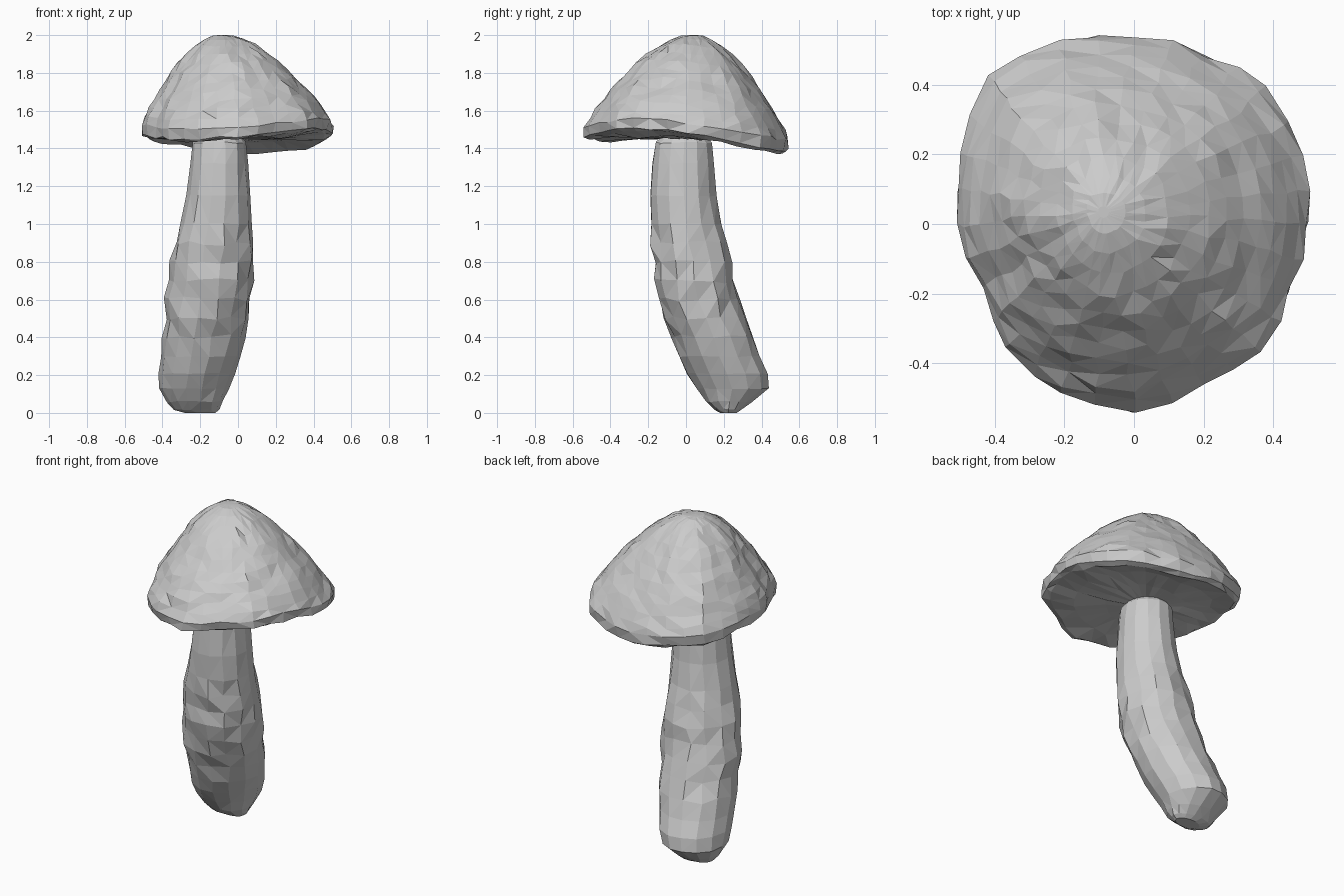
import bpy, bmesh, math, random
from mathutils import Vector, noise

if "Cube" in bpy.data.objects:
    bpy.data.objects.remove(bpy.data.objects["Cube"])

random.seed(4)


def loft(name, rings, rough):
    """Skin closed rings of points, cap both ends, roughen, and facet."""
    bm = bmesh.new()
    loops = []
    for i, ring in enumerate(rings):
        loop = []
        for p in ring:
            p = Vector(p)
            k = 0 if i in (0, len(rings) - 1) else rough(p)
            p += noise.noise_vector(p * 7) * k * 0.8
            p += Vector([random.uniform(-k, k) for _ in range(3)]) * 0.7
            loop.append(bm.verts.new(p))
        loops.append(loop)
    n = len(loops[0])
    for a, b in zip(loops, loops[1:]):
        for j in range(n):
            bm.faces.new((a[j], a[(j + 1) % n], b[(j + 1) % n], b[j]))
    bm.faces.new(loops[0][::-1])
    bm.faces.new(loops[-1])
    bmesh.ops.triangulate(bm, faces=bm.faces[:], quad_method='SHORT_EDGE')
    bmesh.ops.recalc_face_normals(bm, faces=bm.faces[:])
    me = bpy.data.meshes.new(name)
    bm.to_mesh(me)
    bm.free()
    ob = bpy.data.objects.new(name, me)
    bpy.context.collection.objects.link(ob)
    return ob


def cyclic(values, t):
    """Linear sample of a looping list, t in 0..1."""
    f = t * len(values)
    i = int(f)
    return values[i % len(values)] * (1 - f + i) + values[(i + 1) % len(values)] * (f - i)


# Stem: z, x min, x max, y min, y max
stem = [
    (0.00, -0.28, -0.12, 0.18, 0.27), (0.02, -0.34, -0.10, 0.15, 0.30),
    (0.06, -0.375, -0.08, 0.10, 0.355), (0.13, -0.42, -0.05, 0.05, 0.44),
    (0.21, -0.42, -0.02, 0.00, 0.435),
    (0.30, -0.41, 0.01, -0.04, 0.395), (0.40, -0.40, 0.035, -0.08, 0.36),
    (0.50, -0.39, 0.055, -0.12, 0.32), (0.60, -0.385, 0.07, -0.15, 0.285),
    (0.70, -0.37, 0.08, -0.175, 0.26), (0.80, -0.355, 0.08, -0.175, 0.245),
    (0.90, -0.335, 0.08, -0.185, 0.22), (1.00, -0.305, 0.075, -0.19, 0.19),
    (1.15, -0.27, 0.065, -0.19, 0.165), (1.32, -0.25, 0.055, -0.18, 0.15),
    (1.43, -0.24, 0.045, -0.165, 0.14), (1.455, -0.22, 0.025, -0.14, 0.12)]
SIDES = 14
rings = []
for z, x0, x1, y0, y1 in stem:
    rings.append([((x0 + x1) / 2 + (x1 - x0) / 2 * math.cos(a),
                   (y0 + y1) / 2 + (y1 - y0) / 2 * math.sin(a), z)
                  for a in (math.tau * j / SIDES for j in range(SIDES))])
loft("stem", rings, lambda p: 0.015 if 0.35 < p.z < 0.95 else 0.005)

# Cap: rim radius and lower rim height by angle, from +x anticlockwise
radius = [0.505, 0.52, 0.545, 0.53, 0.54, 0.57, 0.60, 0.535,
          0.51, 0.475, 0.51, 0.53, 0.54, 0.505, 0.515, 0.49]
low = [1.475, 1.43, 1.395, 1.375, 1.37, 1.40, 1.435, 1.455,
       1.465, 1.45, 1.435, 1.44, 1.455, 1.47, 1.49, 1.495]
apex = Vector((-0.09, 0.035, 2.0))
under = Vector((-0.09, 0.0, 1.452))
SEGS = 32


def cap_ring(scale, height, centre):
    ring = []
    for j in range(SEGS):
        t = j / SEGS
        r, a = cyclic(radius, t), math.tau * t
        rim = Vector((r * math.cos(a), r * math.sin(a), cyclic(low, t)))
        p = centre.lerp(rim, scale)
        p.z = rim.z + (centre.z - rim.z) * height
        ring.append(p)
    return ring


# Underside outward, then rim band and dome up to the apex
rings = [cap_ring(s, h, under) for s, h in [(0.1, 1), (0.4, 0.95), (0.7, 0.65), (0.93, 0.05)]]
rings += [cap_ring(s, h, apex) for s, h in [
    (0.985, 0.02), (1.0, 0.12), (0.955, 0.2), (0.895, 0.29), (0.83, 0.375), (0.765, 0.46),
    (0.69, 0.55), (0.605, 0.64), (0.515, 0.73), (0.42, 0.815), (0.315, 0.895),
    (0.21, 0.955), (0.11, 0.995), (0.03, 1.0)]]
loft("cap", rings, lambda p: 0.012 * min(1, math.hypot(p.x + 0.09, p.y) / 0.25))
